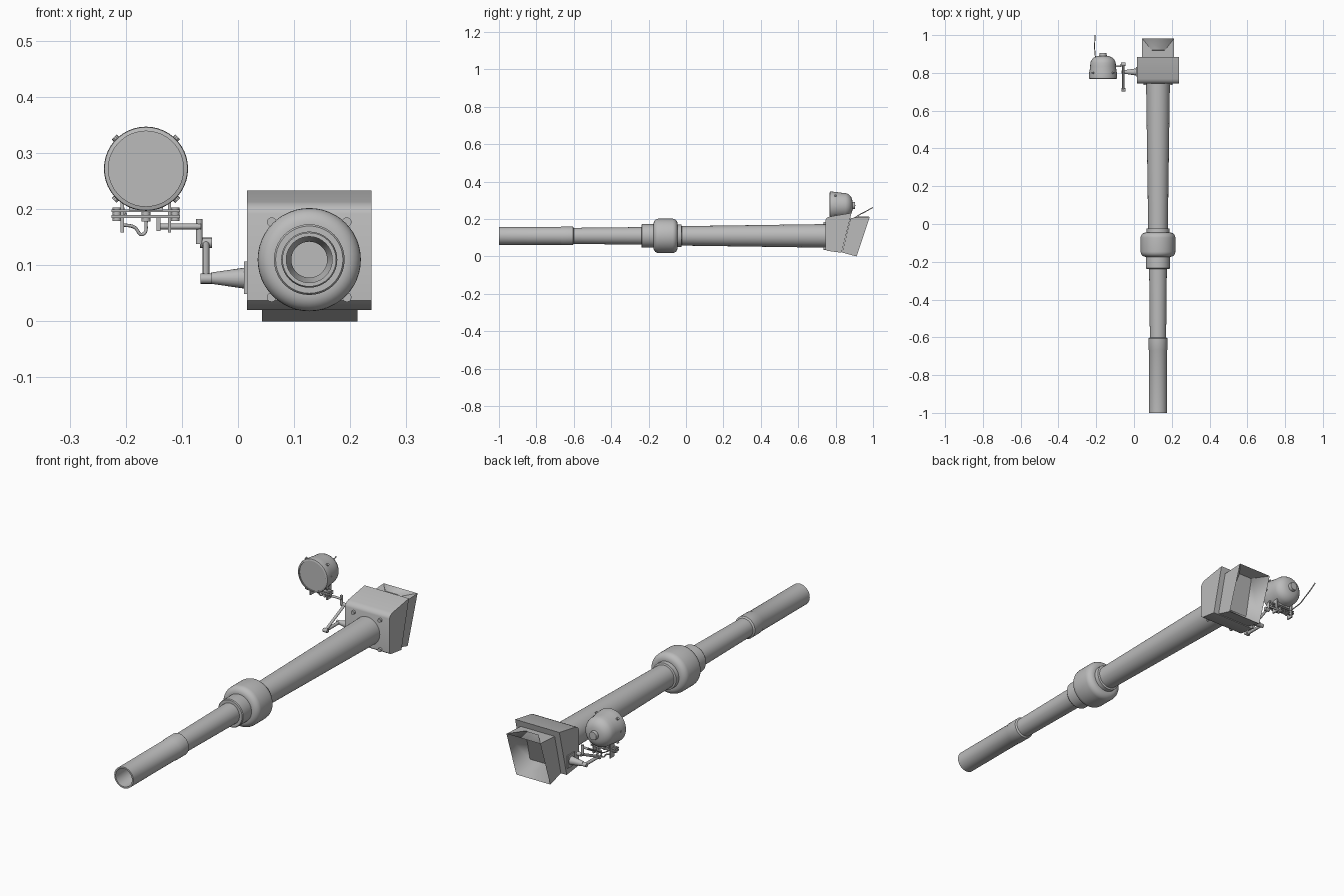
import bpy, bmesh, math
from mathutils import Vector

if "Cube" in bpy.data.objects:
    bpy.data.objects.remove(bpy.data.objects["Cube"])

grey = bpy.data.materials.new("painted steel grey")
grey.diffuse_color = (0.5, 0.5, 0.5, 1)
grey.use_nodes = True
grey.node_tree.nodes["Principled BSDF"].inputs["Base Color"].default_value = grey.diffuse_color


def finish(name, bm, smooth=True):
    bmesh.ops.recalc_face_normals(bm, faces=bm.faces)
    me = bpy.data.meshes.new(name)
    bm.to_mesh(me)
    bm.free()
    me.materials.append(grey)
    ob = bpy.data.objects.new(name, me)
    bpy.context.collection.objects.link(ob)
    bpy.ops.object.select_all(action='DESELECT')
    ob.select_set(True)
    bpy.context.view_layer.objects.active = ob
    if smooth:
        bpy.ops.object.shade_smooth_by_angle(angle=math.radians(35))
    return ob


def lathe(name, profile, origin, axis=(0, 1, 0), sides=40):
    """Spin (radius, distance) points around an axis through origin."""
    bm = bmesh.new()
    q = Vector((0, 0, 1)).rotation_difference(Vector(axis).normalized())
    rings = []
    for r, d in profile:
        n = 1 if r == 0 else sides
        rings.append([bm.verts.new(Vector(origin) + q @ Vector((
            r * math.cos(2 * math.pi * i / sides), r * math.sin(2 * math.pi * i / sides), d)))
            for i in range(n)])
    for a, b in zip(rings, rings[1:]):
        for i in range(sides):
            j = (i + 1) % sides
            if len(a) == 1:
                bm.faces.new((a[0], b[i], b[j]))
            elif len(b) == 1:
                bm.faces.new((a[i], a[j], b[0]))
            else:
                bm.faces.new((a[i], a[j], b[j], b[i]))
    return finish(name, bm)


def rod(name, a, b, r, r2=None, sides=14):
    d = Vector(b) - Vector(a)
    return lathe(name, [(0, 0), (r, 0), (r2 or r, d.length), (0, d.length)], a, d, sides)


def box(name, c, s):
    bm = bmesh.new()
    bmesh.ops.create_cube(bm, size=1)
    for v in bm.verts:
        v.co = Vector(c) + Vector(v.co[i] * s[i] for i in range(3))
    return finish(name, bm, False)


def prism(name, yz, x0, x1):
    """Extrude a side profile across x."""
    bm = bmesh.new()
    L = [bm.verts.new((x0, y, z)) for y, z in yz]
    R = [bm.verts.new((x1, y, z)) for y, z in yz]
    bm.faces.new(L)
    bm.faces.new(R[::-1])
    for i in range(len(yz)):
        j = (i + 1) % len(yz)
        bm.faces.new((L[i], L[j], R[j], R[i]))
    return finish(name, bm)


def tube(name, pts, r):
    cu = bpy.data.curves.new(name, 'CURVE')
    cu.dimensions = '3D'
    cu.bevel_depth = r
    cu.bevel_resolution = 2
    cu.use_fill_caps = True
    sp = cu.splines.new('BEZIER')
    sp.bezier_points.add(len(pts) - 1)
    for p, co in zip(sp.bezier_points, pts):
        p.co = co
        p.handle_left_type = p.handle_right_type = 'AUTO'
    cu.materials.append(grey)
    ob = bpy.data.objects.new(name, cu)
    bpy.context.collection.objects.link(ob)
    return ob


AX, AZ = 0.127, 0.11
axis0 = (AX, 0, AZ)

# barrel with bored muzzle
lathe("barrel", [(0, -0.55), (0.032, -0.55), (0.032, -0.8), (0.041, -0.82), (0.041, -1), (0.048, -1),
                 (0.048, -0.67), (0.05, -0.665), (0.05, -0.605), (0.043, -0.6), (0.047, -0.23),
                 (0.052, -0.02), (0.063, 0.745), (0, 0.745)], axis0)

# fume extractor and its sleeves
lathe("extractor_sleeve", [(0.044, -0.238), (0.06, -0.238), (0.063, -0.234), (0.063, -0.06),
                           (0.06, -0.05), (0.06, -0.025), (0.05, -0.022)], axis0)
bulge = [(0.06, -0.174)]
for y, start in ((-0.146, 180), (-0.073, 90)):
    for k in range(7):
        t = math.radians(start - 15 * k)
        bulge.append((0.064 + 0.028 * math.sin(t), y + 0.028 * math.cos(t)))
bulge.append((0.055, -0.045))
lathe("fume_extractor", bulge, axis0, sides=48)

# shield casting around the barrel root
prism("mantlet", [(0.745, 0.037), (0.745, 0.192), (0.748, 0.2), (0.756, 0.208), (0.768, 0.213),
                  (0.885, 0.233), (0.832, 0.02), (0.755, 0.03)], 0.016, 0.238)
for sx in (-1, 1):
    for sz in (-1, 1):
        x, z = AX + sx * 0.067, AZ + sz * 0.067
        rod("mantlet_bolt", (x, 0.735, z), (x, 0.75, z), 0.0085, sides=12)

# rear block with funnel-shaped opening
rear = prism("rear_block", [(0.835, 0.021), (0.88, 0.206), (0.983, 0.212), (0.912, 0.0)], 0.043, 0.213)
bm = bmesh.new()
bm.from_mesh(rear.data)
back = max(bm.faces, key=lambda f: f.calc_center_median().y)
bmesh.ops.inset_individual(bm, faces=[back], thickness=0.004)
n = back.normal.copy()
for v in back.verts:
    high = v.co.z > AZ
    v.co.x = 0.128 + (v.co.x - 0.128) * (0.4 if high else 0.72)
    v.co -= n * 0.065
    v.co.z += -0.015 if high else 0.03
bm.to_mesh(rear.data)
bm.free()

# searchlight drum with domed back
LX, LZ = -0.164, 0.272
lamp = [(0, 0.772), (0.067, 0.772), (0.067, 0.768), (0.074, 0.77), (0.075, 0.776),
        (0.073, 0.80), (0.068, 0.835)]
lamp += [(0.02 + 0.048 * math.cos(math.radians(a)), 0.845 + 0.045 * math.sin(math.radians(a)))
         for a in range(10, 91, 16)]
lamp += [(0.02, 0.892), (0.018, 0.904), (0, 0.905)]
lathe("searchlight", lamp, (LX, 0, LZ), sides=44)
for deg in (0, 45, 135, 180, 225, 315):
    c, s = math.cos(math.radians(deg)), math.sin(math.radians(deg))
    r = 0.074 if deg % 180 == 0 else 0.08
    rod("lamp_clip", (LX + c * 0.06, 0.80, LZ + s * 0.06), (LX + c * r, 0.80, LZ + s * r), 0.006, sides=10)

# cradle under the lamp
box("cradle_top_plate", (LX, 0.815, 0.197), (0.122, 0.03, 0.005))
box("cradle_lower_plate", (LX, 0.815, 0.187), (0.122, 0.03, 0.005))
box("cradle_pad", (LX, 0.815, 0.204), (0.06, 0.04, 0.012))
rod("cradle_pivot", (LX, 0.815, 0.178), (LX, 0.815, 0.2), 0.008)
for s in (-1, 1):
    rod("cradle_bolt", (LX + s * 0.052, 0.815, 0.179), (LX + s * 0.052, 0.815, 0.203), 0.008)
    box("cradle_bracket", (LX + s * 0.042, 0.825, 0.19), (0.006, 0.03, 0.064))

# cables
tube("lamp_cable", [(-0.206, 0.83, 0.172), (-0.185, 0.835, 0.168), (-0.170, 0.84, 0.155),
                    (-0.163, 0.84, 0.182)], 0.003)
tube("trailing_cable", [(-0.2, 0.84, 0.19), (-0.206, 0.9, 0.206), (-0.208, 0.925, 0.222),
                        (-0.208, 0.96, 0.24), (-0.206, 0.9985, 0.262)], 0.0025)

# folding support arm
box("arm_lug", (-0.142, 0.83, 0.174), (0.007, 0.02, 0.026))
rod("upper_arm", (-0.145, 0.835, 0.169), (-0.066, 0.835, 0.169), 0.005)
rod("arm_post", (-0.069, 0.84, 0.138), (-0.069, 0.84, 0.182), 0.006)
rod("upper_knuckle", (-0.068, 0.845, 0.14), (-0.046, 0.845, 0.14), 0.009)
rod("diagonal_link", (-0.057, 0.85, 0.142), (-0.057, 0.712, 0.078), 0.006)
rod("front_knuckle", (-0.067, 0.71, 0.076), (-0.046, 0.71, 0.076), 0.009)
rod("lower_link", (-0.057, 0.71, 0.076), (-0.057, 0.81, 0.076), 0.007)
rod("lower_knuckle", (-0.066, 0.805, 0.076), (-0.044, 0.805, 0.076), 0.009)
rod("support_cone", (-0.048, 0.805, 0.077), (0.014, 0.805, 0.077), 0.010, 0.019, 20)
box("support_flange", (0.014, 0.805, 0.078), (0.006, 0.05, 0.058))
